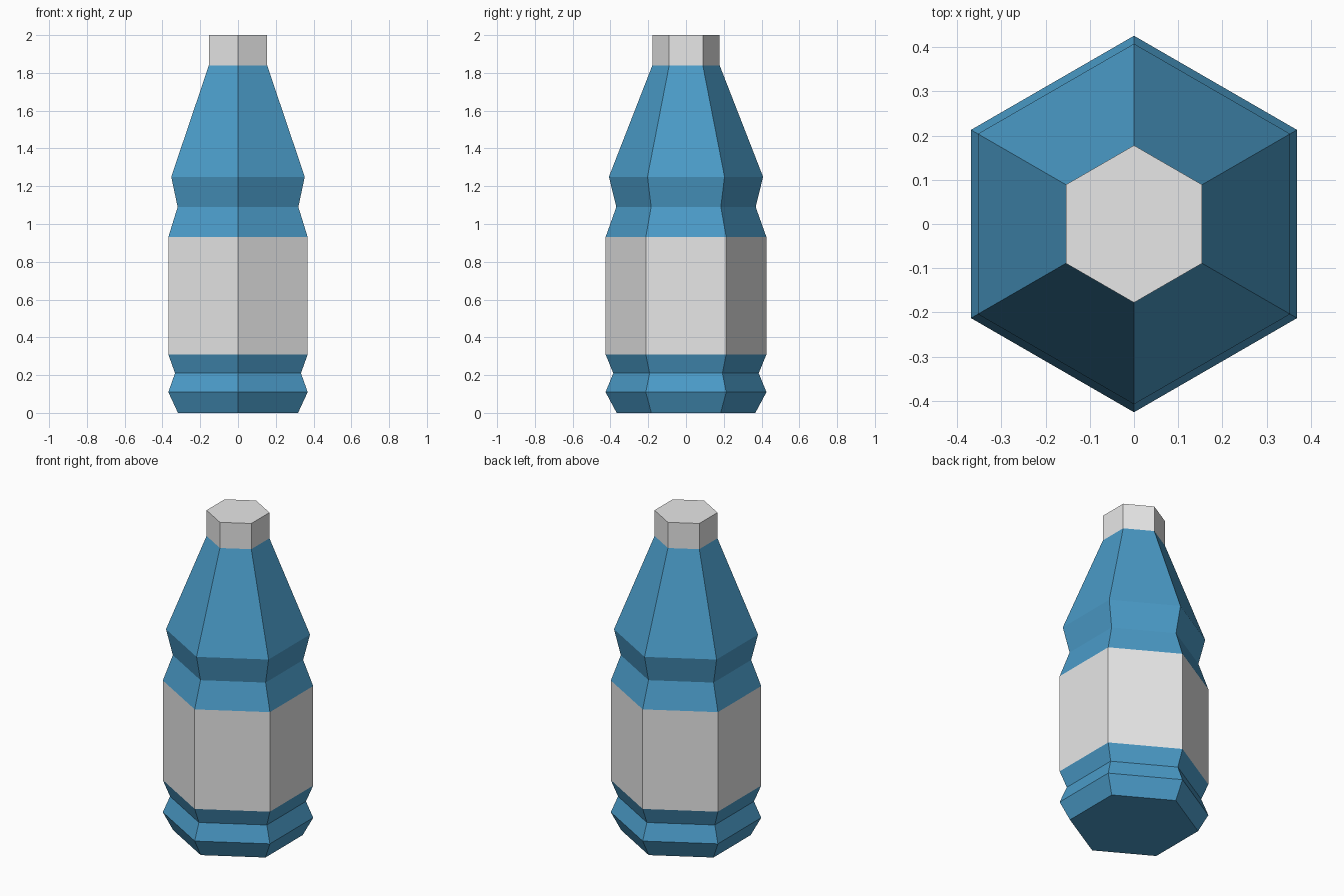
import bpy, bmesh, math

if "Cube" in bpy.data.objects:
    bpy.data.objects.remove(bpy.data.objects["Cube"])

def material(name, rgb):
    m = bpy.data.materials.new(name)
    m.diffuse_color = (*rgb, 1)
    m.use_nodes = True
    m.node_tree.nodes["Principled BSDF"].inputs["Base Color"].default_value = m.diffuse_color
    return m

blue = material("blue_plastic", (0.07, 0.33, 0.58))
pale = material("pale_grey", (0.8, 0.8, 0.8))

# Bottle profile: (corner radius, height), six sides with corners on +-y
profile = [(0.367, 0), (0.426, 0.11), (0.385, 0.21), (0.426, 0.31), (0.426, 0.93),
           (0.369, 1.09), (0.408, 1.25), (0.178, 1.84), (0.178, 2.0)]
SIDES = 6

bm = bmesh.new()
rings = []
for r, z in profile:
    angles = [math.tau * i / SIDES + math.pi / 2 for i in range(SIDES)]
    rings.append([bm.verts.new((r * math.cos(a), r * math.sin(a), z)) for a in angles])

# Walls
for low, high in zip(rings, rings[1:]):
    for i in range(SIDES):
        j = (i + 1) % SIDES
        bm.faces.new((low[i], low[j], high[j], high[i]))

# Base and lid
bm.faces.new(rings[0][::-1])
bm.faces.new(rings[-1])

# Label band and cap are pale, the rest is blue
for f in bm.faces:
    z = f.calc_center_median().z
    f.material_index = 1 if 0.31 < z < 0.93 or z > 1.84 else 0

mesh = bpy.data.meshes.new("bottle")
bm.to_mesh(mesh)
bm.free()
mesh.materials.append(blue)
mesh.materials.append(pale)
bpy.context.collection.objects.link(bpy.data.objects.new("bottle", mesh))
